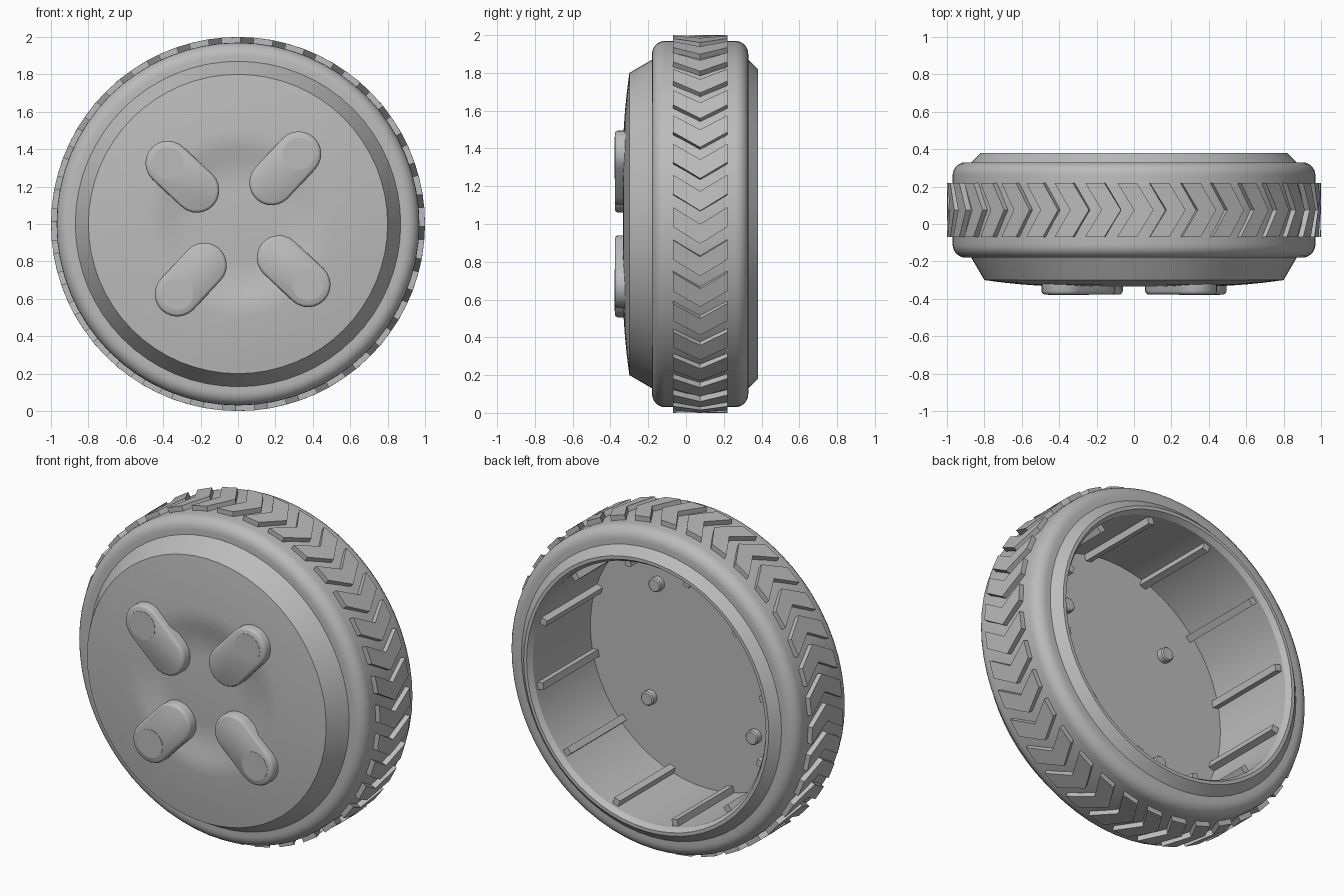
import bpy
import bmesh
from math import cos, sin, pi, radians, atan2, hypot

if "Cube" in bpy.data.objects:
    bpy.data.objects.remove(bpy.data.objects["Cube"], do_unlink=True)

GREY = (0.5, 0.5, 0.5, 1.0)
grey = bpy.data.materials.new("plain grey")
grey.use_nodes = True
grey.diffuse_color = GREY
grey.node_tree.nodes["Principled BSDF"].inputs["Base Color"].default_value = GREY

AXLE = 1.0  # height of the wheel axis


def finish(name, bm, angle=30):
    bmesh.ops.remove_doubles(bm, verts=bm.verts, dist=1e-5)
    bmesh.ops.recalc_face_normals(bm, faces=bm.faces)
    mesh = bpy.data.meshes.new(name)
    bm.to_mesh(mesh)
    bm.free()
    mesh.materials.append(grey)
    ob = bpy.data.objects.new(name, mesh)
    bpy.context.collection.objects.link(ob)
    ob.location.z = AXLE
    bpy.ops.object.select_all(action='DESELECT')
    ob.select_set(True)
    bpy.context.view_layer.objects.active = ob
    bpy.ops.object.shade_smooth_by_angle(angle=radians(angle))
    return ob


def polar(r, a, y):
    return (r * cos(a), y, r * sin(a))


def lathe(name, profile, closed=False, steps=64):
    """Spin (radius, y) points about the wheel axis."""
    bm = bmesh.new()
    pts = [bm.verts.new((r, y, 0)) for r, y in profile]
    pairs = list(zip(pts, pts[1:]))
    if closed:
        pairs.append((pts[-1], pts[0]))
    edges = [bm.edges.new(p) for p in pairs]
    bmesh.ops.spin(bm, geom=pts + edges, cent=(0, 0, 0), axis=(0, 1, 0),
                   angle=2 * pi, steps=steps)
    return finish(name, bm)


def loft(bm, rings):
    """Join equal point rings into a capped solid."""
    loops = [[bm.verts.new(p) for p in ring] for ring in rings]
    n = len(loops[0])
    for a, b in zip(loops, loops[1:]):
        for i in range(n):
            j = (i + 1) % n
            bm.faces.new((a[i], a[j], b[j], b[i]))
    bm.faces.new(loops[0])
    bm.faces.new(loops[-1])


def capsule(p, q, r, y, half_steps=12):
    """Rounded slot outline around the segment p-q."""
    base = atan2(q[1] - p[1], q[0] - p[0])
    ring = []
    for centre, start in ((q, base - pi / 2), (p, base + pi / 2)):
        for i in range(half_steps + 1):
            a = start + pi * i / half_steps
            ring.append((centre[0] + r * cos(a), y, centre[1] + r * sin(a)))
    return ring


def circle(c, r, y, n=24):
    return [(c[0] + r * cos(2 * pi * i / n), y, c[1] + r * sin(2 * pi * i / n))
            for i in range(n)]


# Hub: domed front with a shallow centre recess, hollow cup at the back
lathe("hub", [(0, -0.318), (0.2, -0.315), (0.35, -0.308), (0.405, -0.334),
              (0.5, -0.33), (0.6, -0.323), (0.7, -0.313), (0.8, -0.3),
              (0.87, -0.18), (0.87, 0.33), (0.82, 0.38), (0.8, 0.38),
              (0.78, 0.35), (0.78, -0.2), (0, -0.2)])

# Tyre: band with rounded shoulders
shoulder = 0.07
corner = [i * pi / 12 for i in range(7)]
tyre = [(0.85, -0.18)]
tyre += [(0.9 + shoulder * sin(a), -0.11 - shoulder * cos(a)) for a in corner]
tyre += [(0.9 + shoulder * cos(a), 0.26 + shoulder * sin(a)) for a in corner]
tyre += [(0.85, 0.33)]
lathe("tyre", tyre, closed=True)

# Tread: chevron blocks pointing clockwise
BLOCKS = 36
pitch = 2 * pi / BLOCKS
bm = bmesh.new()
for k in range(BLOCKS):
    lead = k * pitch + 0.09
    rings = []
    for y, shift in ((-0.07, 0), (0.075, 0.09), (0.22, 0)):
        a0, a1 = lead - shift, lead - shift - 0.6 * pitch
        rings.append([polar(0.95, a0, y), polar(1.0, a0, y),
                      polar(1.0, a1, y), polar(0.95, a1, y)])
    loft(bm, rings)
finish("tread_blocks", bm, 10)

# Four rounded lugs, each with a round cap in front and a peg inside the cup
outer, inner = (-0.375, 0.325), (-0.22, 0.18)
lugs, caps, pegs = bmesh.new(), bmesh.new(), bmesh.new()
for k in range(4):
    loft(lugs, [capsule(inner, outer, r, y) for r, y in
                ((0.12, -0.29), (0.12, -0.36), (0.115, -0.371), (0.105, -0.377))])
    loft(caps, [circle(outer, 0.085, y) for y in (-0.37, -0.379)])
    loft(pegs, [circle(outer, r, y, 16) for r, y in
                ((0.042, -0.21), (0.042, -0.165), (0.035, -0.158))])
    outer, inner = (outer[1], -outer[0]), (inner[1], -inner[0])
finish("lugs", lugs, 35)
finish("lug_caps", caps)
finish("inner_pegs", pegs)

# Ribs along the inside wall of the cup
bm = bmesh.new()
for k in range(12):
    a = radians(18 + 30 * k)
    rings = []
    for y in (-0.205, 0.33):
        ring = []
        for r, t in ((0.8, -0.02), (0.8, 0.02), (0.74, 0.02), (0.74, -0.02)):
            ring.append((r * cos(a) - t * sin(a), y, r * sin(a) + t * cos(a)))
        rings.append(ring)
    loft(bm, rings)
finish("inner_ribs", bm)
